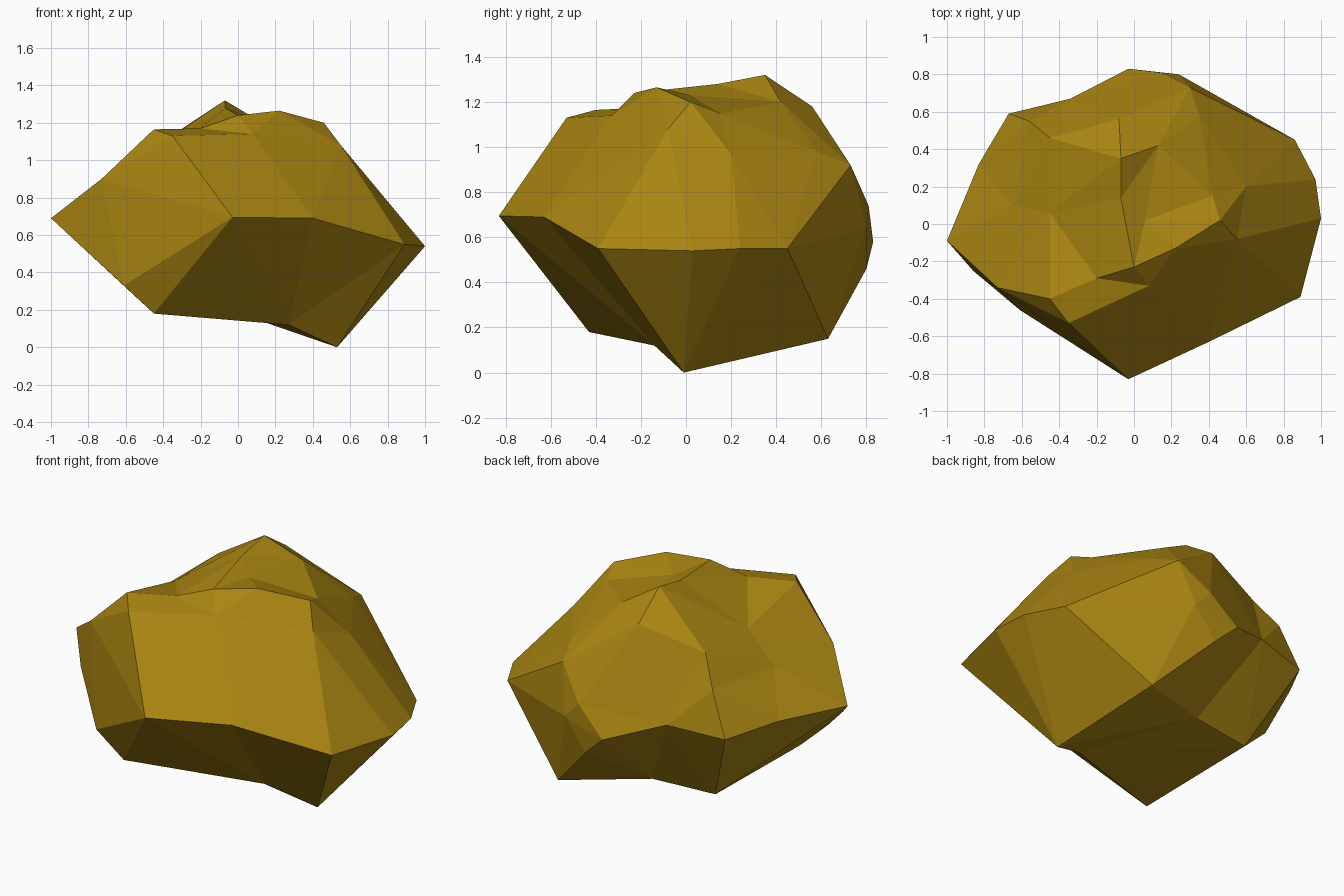
import bpy, bmesh
from mathutils import Vector

# Corner points of the boulder, grouped by region
under = [(-.45, -.43, .18), (.27, -.14, .12), (.53, -.01, 0),
         (.40, .63, .15), (-.08, .43, .21), (-.46, .38, .20)]
waist = [(-.03, -.83, .695), (.4, -.63, .69), (.89, -.39, .55), (1, .03, .54),
         (.97, .24, .55), (.86, .45, .55), (.24, .80, .64), (.10, .80, .46),
         (-.03, .83, .58), (.14, .81, .74), (.3, .73, .92), (-.34, .67, .69),
         (-.67, .59, .66), (-.83, .32, .71), (-1, -.09, .69), (-.86, -.25, .56),
         (-.61, -.46, .33), (-.73, -.34, .9)]
shoulder = [(-.35, -.53, 1.13), (.08, -.33, 1.14), (.55, -.08, 1.08), (.60, .2, .97),
            (.35, .58, .98), (-.56, .55, .91), (-.65, .1, .91)]
crown = [(-.45, -.4, 1.165), (-.2, -.29, 1.17), (0, -.23, 1.24), (.22, -.13, 1.265),
         (.46, .02, 1.2), (.42, .15, 1.15), (.13, .42, 1.2), (-.07, .35, 1.32),
         (-.07, .14, 1.28), (.06, .02, 1.23), (-.08, .56, 1.18),
         (-.45, .46, 1.07), (-.45, .06, 1.06)]

# Skin the corners: hull their directions on a sphere, then pull each back
# to its true distance so shallow hollows survive
centre = Vector((0, .05, .65))
bm = bmesh.new()
target = {}
for p in under + waist + shoulder + crown:
    v = bm.verts.new((Vector(p) - centre).normalized())
    target[v] = Vector(p)
bmesh.ops.convex_hull(bm, input=list(bm.verts))
for v in bm.verts:
    v.co = target[v]
bmesh.ops.recalc_face_normals(bm, faces=list(bm.faces))
# Merge nearly flat triangles into broad facets
bmesh.ops.dissolve_limit(bm, angle_limit=.05, verts=list(bm.verts), edges=list(bm.edges))

mesh = bpy.data.meshes.new("boulder")
bm.to_mesh(mesh)
bm.free()
boulder = bpy.data.objects.new("boulder", mesh)
bpy.context.collection.objects.link(boulder)

# Ochre stone colour
stone = bpy.data.materials.new("ochre_stone")
stone.diffuse_color = (.40, .235, .006, 1)
mesh.materials.append(stone)
